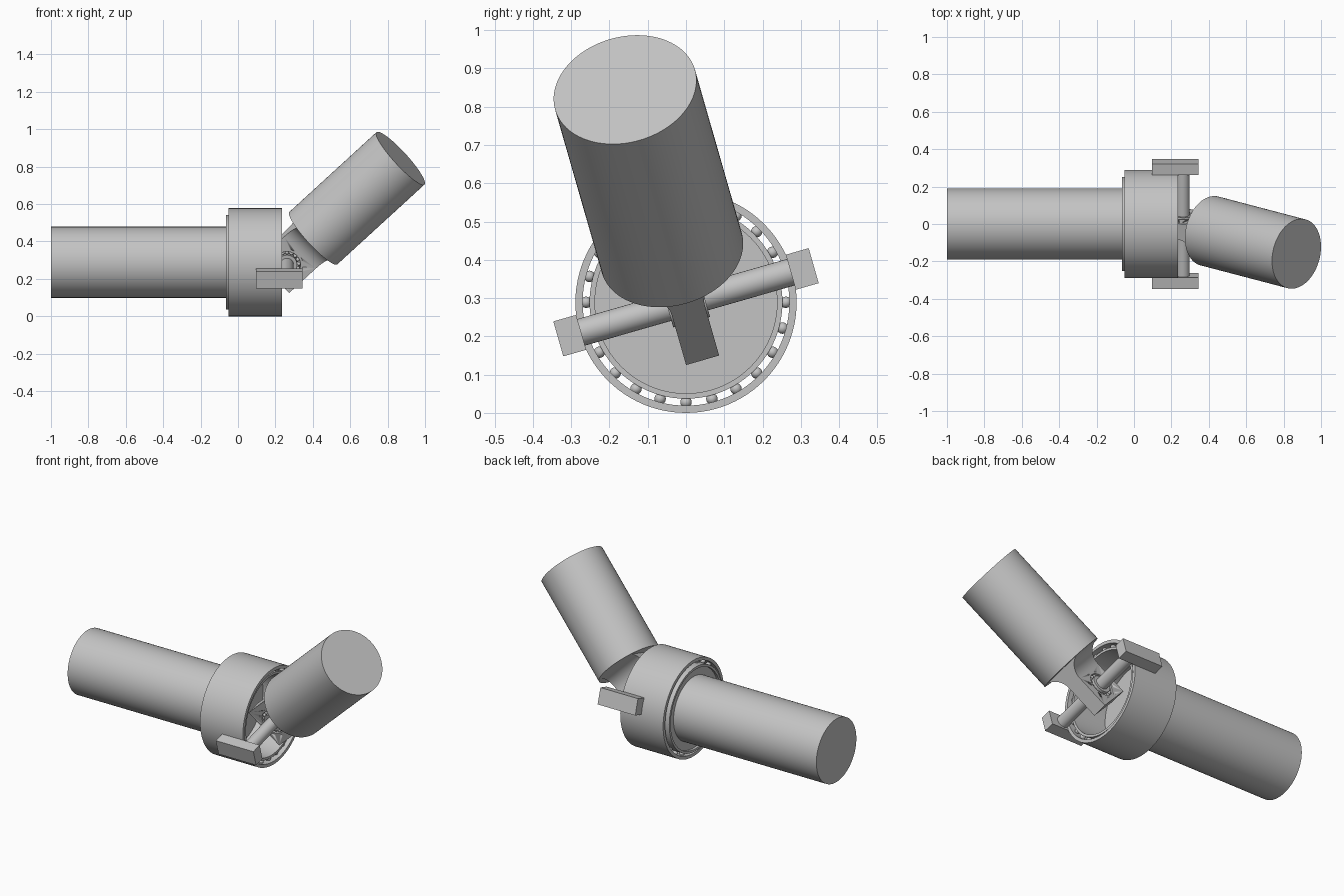
import bpy, bmesh
from math import radians, sin, cos, pi
from mathutils import Matrix, Vector

if "Cube" in bpy.data.objects:
    bpy.data.objects.remove(bpy.data.objects["Cube"])

steel = bpy.data.materials.new("grey steel")
steel.use_nodes = True
steel.diffuse_color = (0.55, 0.55, 0.55, 1)
steel.node_tree.nodes["Principled BSDF"].inputs["Base Color"].default_value = (0.55, 0.55, 0.55, 1)


def finish(name, bm, frame, smooth=True):
    bmesh.ops.recalc_face_normals(bm, faces=bm.faces)
    mesh = bpy.data.meshes.new(name)
    bm.to_mesh(mesh)
    bm.free()
    mesh.materials.append(steel)
    obj = bpy.data.objects.new(name, mesh)
    obj.matrix_world = frame
    bpy.context.collection.objects.link(obj)
    if smooth:
        bpy.ops.object.select_all(action='DESELECT')
        obj.select_set(True)
        bpy.context.view_layer.objects.active = obj
        bpy.ops.object.shade_smooth_by_angle(angle=radians(35))
    return obj


def rod(name, radius, start, end, frame, segments=96):
    """Solid cylinder along the frame's z axis."""
    bm = bmesh.new()
    bmesh.ops.create_cone(bm, cap_ends=True, segments=segments, radius1=radius, radius2=radius,
                          depth=end - start, matrix=Matrix.Translation((0, 0, (start + end) / 2)))
    return finish(name, bm, frame)


def tube(name, outer, inner, start, end, frame, segments=96):
    """Hollow ring along the frame's z axis."""
    bm = bmesh.new()
    section = [(outer, start), (outer, end), (inner, end), (inner, start)]
    rings = [[bm.verts.new((r * cos(2 * pi * i / segments), r * sin(2 * pi * i / segments), z))
              for i in range(segments)] for r, z in section]
    for k in range(4):
        a, b = rings[k], rings[(k + 1) % 4]
        for i in range(segments):
            j = (i + 1) % segments
            bm.faces.new((a[i], a[j], b[j], b[i]))
    return finish(name, bm, frame)


def balls(name, count, orbit, radius, rows, frame):
    bm = bmesh.new()
    for z in rows:
        for i in range(count):
            t = 2 * pi * i / count
            bmesh.ops.create_uvsphere(bm, u_segments=16, v_segments=10, radius=radius,
                                      matrix=Matrix.Translation((orbit * cos(t), orbit * sin(t), z)))
    return finish(name, bm, frame)


def axes(x, y, z, origin):
    m = Matrix((x, y, z)).transposed().to_4x4()
    m.translation = origin
    return m


# Frames: fixed shaft, cross pin and tilted shaft
ROLL, BEND, HEIGHT = radians(16), radians(43.6), 0.289
pivot = Vector((0.262, 0, HEIGHT))
pin_dir = Vector((0, cos(ROLL), sin(ROLL)))
out_dir = Vector((cos(BEND), -sin(BEND) * sin(ROLL), sin(BEND) * cos(ROLL)))
forward = Vector((1, 0, 0))
main = axes(Vector((0, 1, 0)), Vector((0, 0, 1)), forward, Vector((0, 0, HEIGHT)))
pin = axes(forward, pin_dir.cross(forward), pin_dir, pivot)
tilted = axes(pin_dir, out_dir.cross(pin_dir), out_dir, pivot)

# Fixed shaft with its flange cup
rod("input_shaft", 0.19, -1.0, -0.03, main)
rod("flange_disc", 0.245, -0.05, 0.0, main)
tube("inner_race", 0.252, 0.238, -0.065, 0.22, main)

# Rotating housing and the balls that carry it
tube("outer_housing", 0.289, 0.270, -0.05, 0.235, main)
balls("housing_balls", 24, 0.261, 0.015, (-0.02, 0.2), main)

# Cross pin and the two blocks tying it to the housing
rod("cross_pin", 0.036, -0.3, 0.3, pin, 48)
for side, label in ((1, "back"), (-1, "front")):
    bm = bmesh.new()
    bmesh.ops.create_cube(bm, size=1, matrix=Matrix.Translation((-0.042, 0, side * 0.316))
                          @ Matrix.Diagonal((0.25, 0.095, 0.062, 1)))
    finish(label + "_block", bm, pin, False)

# Tilted shaft
rod("output_shaft", 0.19, 0.195, 0.838, tilted)

# Tongue with flared root
FILLET, ROOT, HALF, WIDTH = 0.10, 0.197, 0.045, 0.1225
right = [(HALF, -0.10)]
for i in range(13):
    t = i / 12 * pi / 2
    right.append((HALF + FILLET * (1 - cos(t)), ROOT - FILLET + FILLET * sin(t)))
outline = right + [(-x, z) for x, z in reversed(right)]
bm = bmesh.new()
face = bm.faces.new([bm.verts.new((x, -WIDTH, z)) for x, z in outline])
new = bmesh.ops.extrude_face_region(bm, geom=[face])["geom"]
bmesh.ops.translate(bm, vec=(0, 2 * WIDTH, 0), verts=[v for v in new if isinstance(v, bmesh.types.BMVert)])
tongue = finish("tongue", bm, tilted)

# Bore through the tongue
cutter = rod("bore_cutter", 0.084, -0.2, 0.2, pin, 64)
cutter.hide_render = True
cutter.hide_viewport = True
cutter.display_type = 'WIRE'
bore = tongue.modifiers.new("bore", 'BOOLEAN')
bore.operation = 'DIFFERENCE'
bore.solver = 'EXACT'
bore.object = cutter
bpy.context.view_layer.update()
cut_mesh = bpy.data.meshes.new_from_object(tongue.evaluated_get(bpy.context.evaluated_depsgraph_get()))
tongue.modifiers.clear()
tongue.data = cut_mesh
bpy.data.objects.remove(cutter)

# Small ball bearing around the pin
tube("pin_outer_race", 0.085, 0.072, -0.045, 0.045, pin, 64)
tube("pin_inner_race", 0.054, 0.035, -0.05, 0.05, pin, 64)
balls("pin_balls", 16, 0.063, 0.0105, (-0.03, 0.03), pin)
